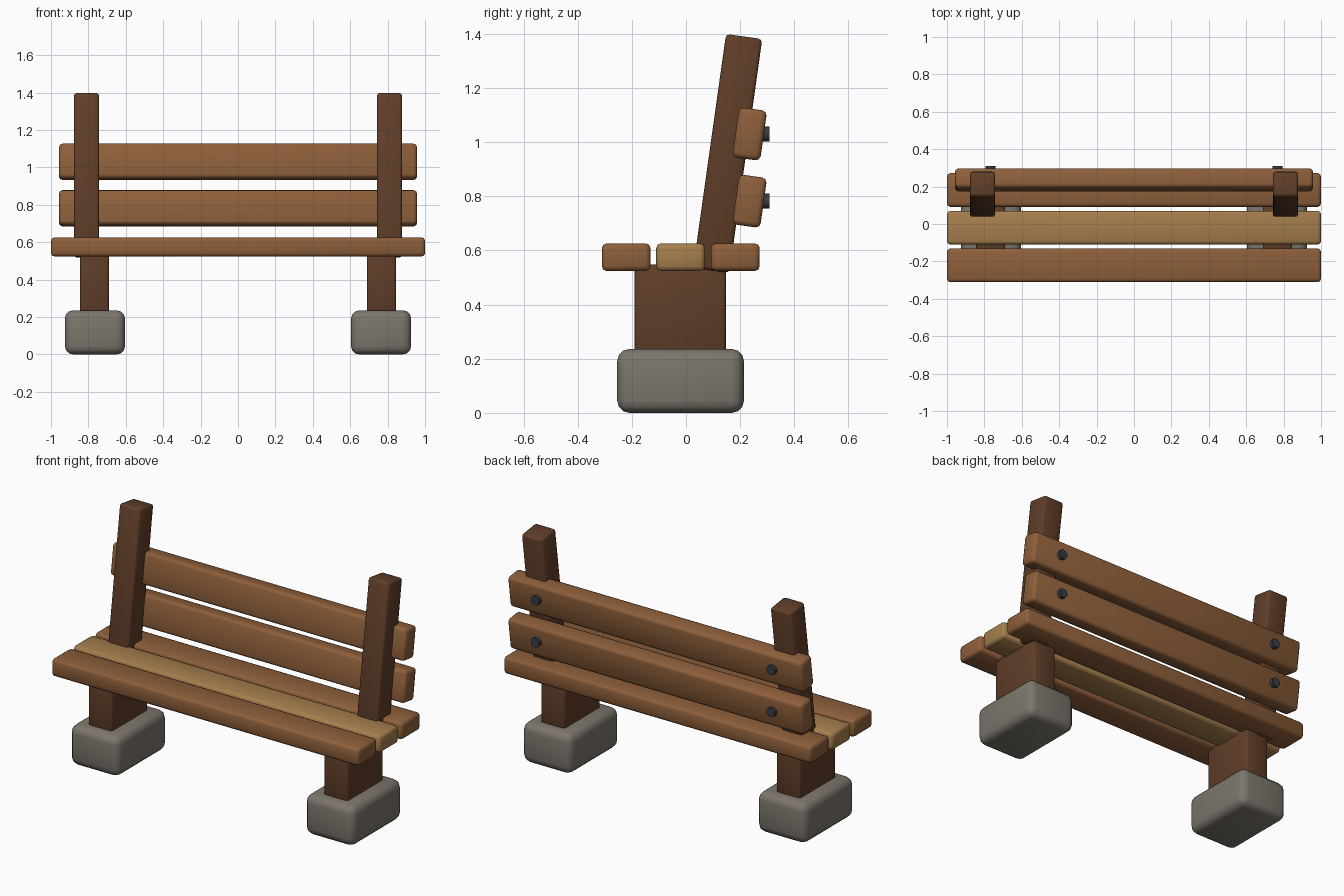
import bpy, bmesh, math
from mathutils import Matrix

if "Cube" in bpy.data.objects:
    bpy.data.objects.remove(bpy.data.objects["Cube"])

LEAN = math.radians(-8)  # backrest tilts towards +y


def material(name, rgb):
    m = bpy.data.materials.new(name)
    m.diffuse_color = (*rgb, 1)
    m.use_nodes = True
    m.node_tree.nodes["Principled BSDF"].inputs["Base Color"].default_value = m.diffuse_color
    return m


WOOD = material("plank_wood", (0.27, 0.115, 0.043))
LIGHT = material("light_plank_wood", (0.38, 0.21, 0.075))
DARK = material("dark_wood", (0.115, 0.047, 0.021))
STONE = material("stone", (0.2, 0.18, 0.15))
METAL = material("bolt_metal", (0.04, 0.045, 0.055))


def finish(bm, name, mat, loc, tilt=0.0):
    mesh = bpy.data.meshes.new(name)
    bm.to_mesh(mesh)
    bm.free()
    mesh.materials.append(mat)
    ob = bpy.data.objects.new(name, mesh)
    ob.location = loc
    ob.rotation_euler.x = tilt
    bpy.context.collection.objects.link(ob)
    bpy.ops.object.select_all(action='DESELECT')
    ob.select_set(True)
    bpy.context.view_layer.objects.active = ob
    bpy.ops.object.shade_smooth_by_angle(angle=math.radians(50))
    return ob


def block(name, mat, loc, size, bevel, segments=2, tilt=0.0):
    """Box with rounded edges."""
    bm = bmesh.new()
    bmesh.ops.create_cube(bm, size=1, matrix=Matrix.Diagonal((*size, 1)))
    bmesh.ops.bevel(bm, geom=bm.edges[:], offset=bevel, segments=segments,
                    profile=0.5, affect='EDGES')
    return finish(bm, name, mat, loc, tilt)


def bolt(name, loc):
    bm = bmesh.new()
    bmesh.ops.create_cone(bm, cap_ends=True, segments=10, radius1=0.028,
                          radius2=0.028, depth=0.06,
                          matrix=Matrix.Rotation(math.pi / 2, 4, 'X'))
    return finish(bm, name, METAL, loc)


# Seat planks
for name, y, mat in (("front", -0.221, WOOD), ("middle", -0.02, LIGHT), ("rear", 0.182, WOOD)):
    block(f"seat_plank_{name}", mat, (0, y, 0.575), (2.0, 0.18, 0.102), 0.018)

# Backrest planks
BACK_Z = (("lower", 0.782), ("upper", 1.03))
for name, z in BACK_Z:
    block(f"back_plank_{name}", WOOD, (0, 0.235, z), (1.914, 0.104, 0.186), 0.018, tilt=LEAN)

# Footings, legs, uprights and bolts on both sides
for side, s in (("left", -1), ("right", 1)):
    block(f"stone_foot_{side}", STONE, (s * 0.765, -0.02, 0.118), (0.322, 0.468, 0.236), 0.045, 3)
    block(f"leg_{side}", DARK, (s * 0.767, -0.021, 0.369), (0.156, 0.338, 0.358), 0.014)
    block(f"upright_{side}", DARK, (s * 0.81, 0.154, 0.958), (0.135, 0.135, 0.872), 0.014, tilt=LEAN)
    for name, z in BACK_Z:
        bolt(f"bolt_{name}_{side}", (s * 0.767, 0.279, z))
